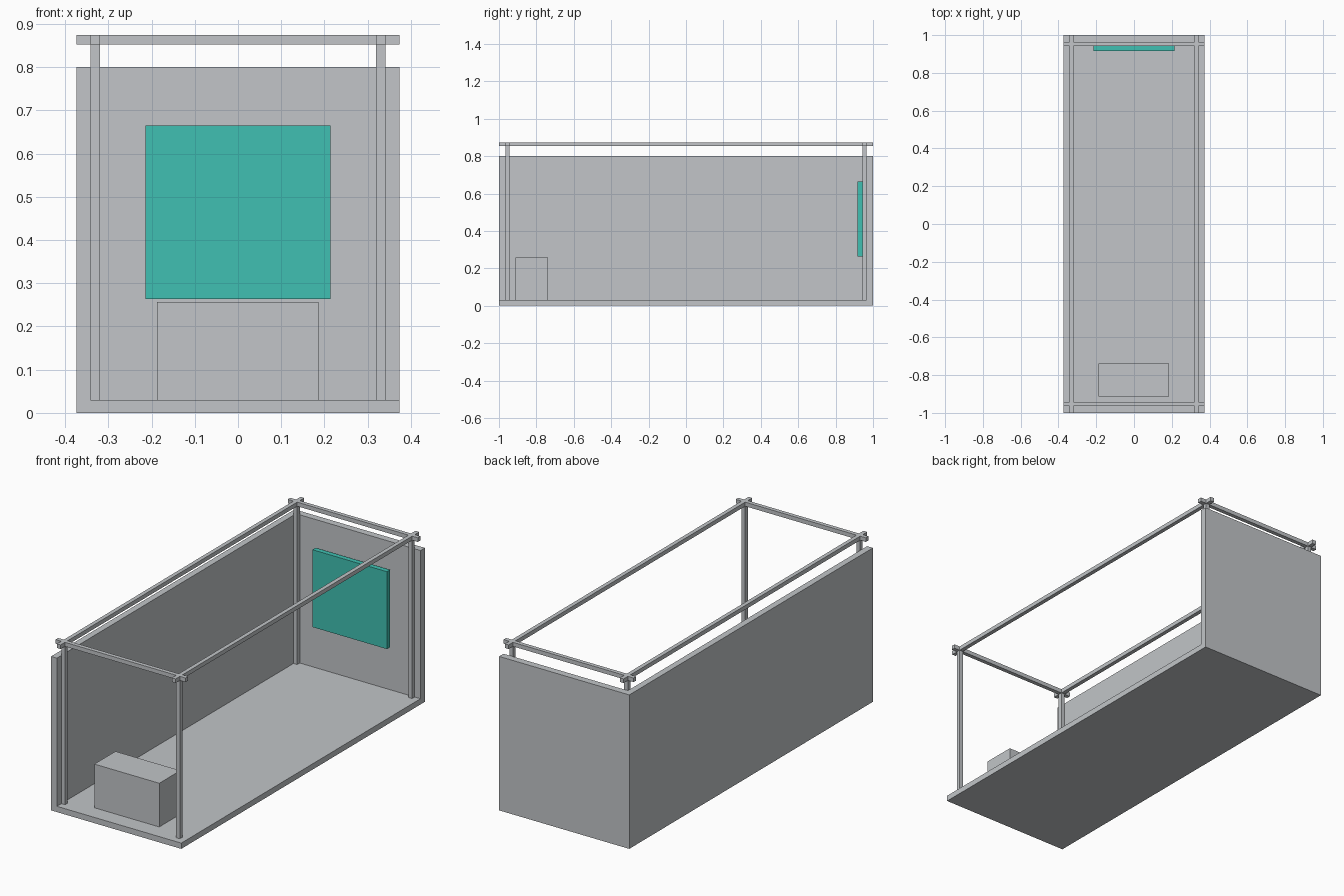
import bpy
import bmesh
from mathutils import Vector

if "Cube" in bpy.data.objects:
    bpy.data.objects.remove(bpy.data.objects["Cube"])


def material(name, rgb):
    m = bpy.data.materials.new(name)
    m.diffuse_color = (*rgb, 1.0)
    m.use_nodes = True
    m.node_tree.nodes["Principled BSDF"].inputs["Base Color"].default_value = m.diffuse_color
    return m


GREY = material("light_grey", (0.539, 0.558, 0.578))
TEAL = material("teal", (0.051, 0.527, 0.445))


def box(name, x, y, z, mat=GREY):
    """Box from (min, max) ranges along each axis."""
    bm = bmesh.new()
    bmesh.ops.create_cube(bm, size=1.0)
    lo, hi = Vector((x[0], y[0], z[0])), Vector((x[1], y[1], z[1]))
    for v in bm.verts:
        v.co = Vector([lo[i] + (v.co[i] + 0.5) * (hi[i] - lo[i]) for i in range(3)])
    me = bpy.data.meshes.new(name)
    bm.to_mesh(me)
    bm.free()
    me.materials.append(mat)
    ob = bpy.data.objects.new(name, me)
    bpy.context.collection.objects.link(ob)
    return ob


W, L = 0.374, 1.0           # half width and half length
XI, YI = -0.341, 0.964      # inner faces of the two walls
FLOOR, WALL, TOP = 0.03, 0.80, 0.874
T = 0.0213                  # bar thickness

# Room shell: floor, left wall, back wall
box("floor", (XI, W), (-L, YI), (0, FLOOR))
box("left_wall", (-W, XI), (-L, L), (0, WALL))
box("back_wall", (XI, W), (YI, L), (0, WALL))

# Frame: top rails and corner posts
px, py = 0.341 - T / 2, 0.964 - T / 2
for sx, side in ((-1, "left"), (1, "right")):
    xr = (sx * px - T / 2, sx * px + T / 2)
    box(f"{side}_rail", xr, (-L, L), (TOP - T, TOP))
    for sy, end in ((-1, "front"), (1, "back")):
        yr = (sy * py - T / 2, sy * py + T / 2)
        box(f"{end}_{side}_post", xr, yr, (FLOOR, TOP))
for sy, end in ((-1, "front"), (1, "back")):
    box(f"{end}_rail", (-W, W), (sy * py - T / 2, sy * py + T / 2), (TOP - T, TOP))

# Bench block near the front and the teal panel at the back
box("bench", (-0.187, 0.186), (-0.912, -0.739), (FLOOR, 0.257))
box("wall_panel", (-0.214, 0.214), (0.917, 0.943), (0.263, 0.665), TEAL)
